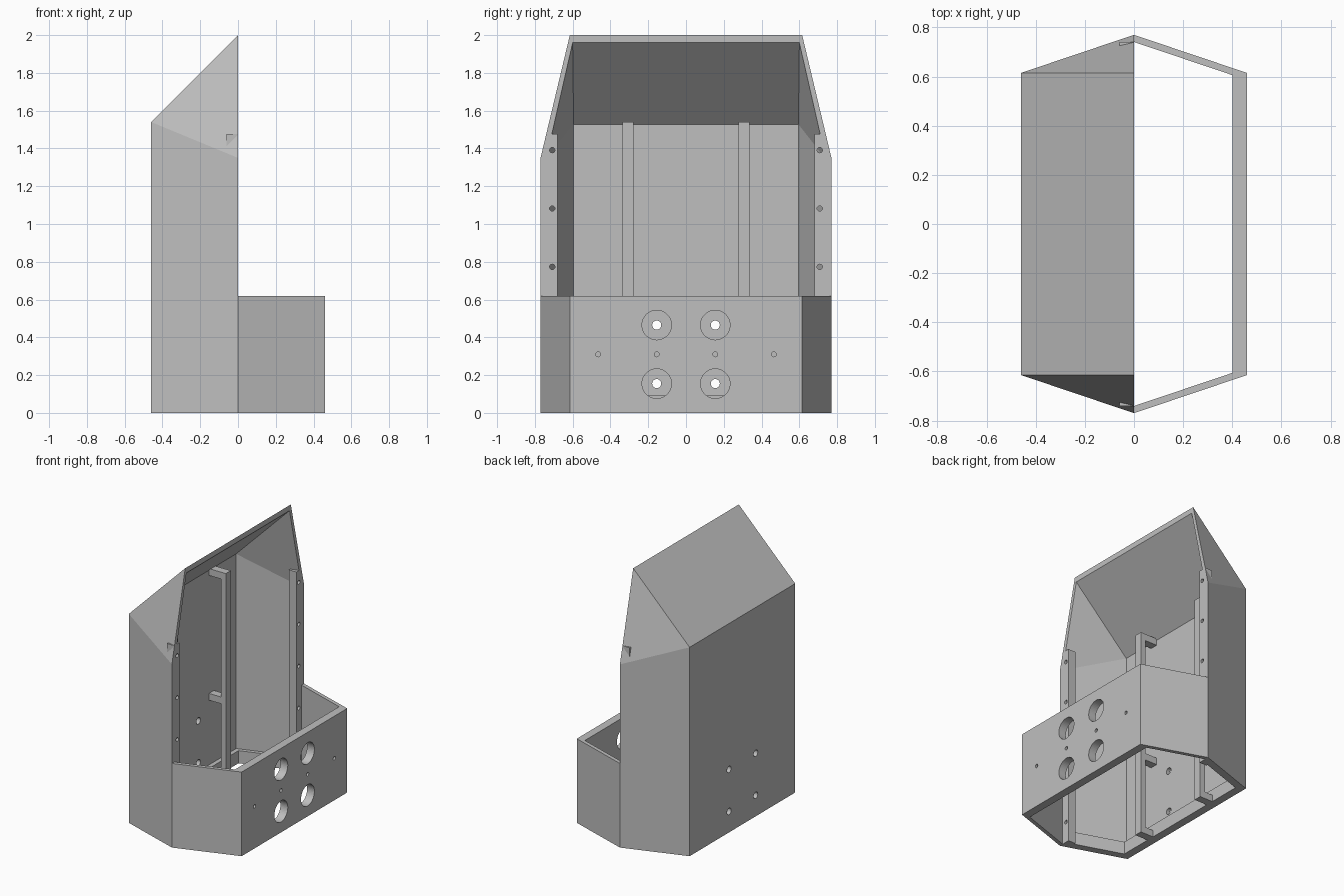
import bpy, bmesh, math
from mathutils import Matrix, Vector

cube = bpy.data.objects.get("Cube")
if cube:
    bpy.data.objects.remove(cube, do_unlink=True)

grey = bpy.data.materials.new("plain_grey")
grey.use_nodes = True
COLOR = (0.52, 0.52, 0.52, 1)
grey.diffuse_color = COLOR
grey.node_tree.nodes["Principled BSDF"].inputs["Base Color"].default_value = COLOR

SLOPE = 0.155 / 0.46          # taper of the slanted side walls


def add_object(name, bm):
    bmesh.ops.recalc_face_normals(bm, faces=bm.faces)
    mesh = bpy.data.meshes.new(name)
    bm.to_mesh(mesh)
    bm.free()
    mesh.materials.append(grey)
    obj = bpy.data.objects.new(name, mesh)
    bpy.context.collection.objects.link(obj)
    return obj


def hull(name, points):
    """Convex solid, mirrored across y."""
    bm = bmesh.new()
    for x, y, z in points:
        for s in (1, -1):
            bm.verts.new((x, s * y, z))
    res = bmesh.ops.convex_hull(bm, input=bm.verts)
    loose = [v for v in bm.verts if not v.link_faces]
    bmesh.ops.delete(bm, geom=loose, context='VERTS')
    bmesh.ops.dissolve_limit(bm, angle_limit=0.002, verts=bm.verts, edges=bm.edges)
    return add_object(name, bm)


def boxes(name, spans):
    """Boxes given as (min corner, max corner)."""
    bm = bmesh.new()
    for lo, hi in spans:
        lo, hi = Vector(lo), Vector(hi)
        m = Matrix.Translation((lo + hi) / 2) @ Matrix.Diagonal((*(hi - lo), 1))
        bmesh.ops.create_cube(bm, size=1, matrix=m)
    return add_object(name, bm)


def drills(x, spots, radius, sides=32):
    """Cylinders along x at the given (y, z) spots."""
    bm = bmesh.new()
    for y, z in spots:
        m = Matrix.Translation((x, y, z)) @ Matrix.Rotation(math.pi / 2, 4, 'Y')
        bmesh.ops.create_cone(bm, cap_ends=True, segments=sides, radius1=radius,
                              radius2=radius, depth=0.2, matrix=m)
    return add_object("drill", bm)


def cut(obj, cutter):
    """Subtract the cutter and discard it."""
    mod = obj.modifiers.new("cut", 'BOOLEAN')
    mod.operation = 'DIFFERENCE'
    mod.solver = 'EXACT'
    mod.object = cutter
    deps = bpy.context.evaluated_depsgraph_get()
    mesh = bpy.data.meshes.new_from_object(obj.evaluated_get(deps))
    obj.modifiers.clear()
    obj.data = mesh
    bpy.data.objects.remove(cutter, do_unlink=True)


def half_prism(name, depth, side, z0, z1, overshoot=0.0):
    """Half of the six-sided footprint; sign of depth picks front or back half."""
    pts = []
    for z in (z0, z1):
        pts += [(0, side, z), (depth, side - SLOPE * abs(depth), z)]
        if overshoot:
            pts.append((-math.copysign(overshoot, depth), side, z))
    return hull(name, pts)


# Tall back housing with sloped, hipped roof
back = hull("back_housing", [
    (0, 0.77, 0), (-0.46, 0.615, 0), (0, 0.77, 1.35),
    (-0.46, 0.615, 1.54), (0, 0.615, 2)])
inner = [(-0.432, 0.595, -0.05), (-0.432, 0.595, 1.528)]
for x in (0, 0.05):
    inner += [(x, 0.741, -0.05), (x, 0.741, 1.342), (x, 0.6, 1.96)]
cut(back, hull("hollow", inner))
grid = [(y, z) for y in (-0.155, 0.155) for z in (0.155, 0.465)]
cut(back, drills(-0.45, grid, 0.024))

# Low front tray with sensor openings and screw holes
front = half_prism("front_panel", 0.46, 0.77, 0, 0.62)
cut(front, half_prism("hollow", 0.4, 0.741, -0.05, 0.7, 0.05))
cut(front, drills(0.43, grid, 0.078, 48))
cut(front, drills(0.43, [(y, 0.31) for y in (-0.465, -0.155, 0.155, 0.465)], 0.013, 20))

# Rim inside the bottom of the back housing
lip = half_prism("bottom_lip", -0.432, 0.741, 0, 0.093)
cut(lip, half_prism("hollow", -0.4, 0.712, -0.05, 0.2, 0.05))

# Screw flanges beside the opening
for side, s in (("left", 1), ("right", -1)):
    ys = sorted((s * 0.68, s * 0.741))
    flange = boxes(side + "_flange", [((-0.06, ys[0], 0), (0, ys[1], 1.477))])
    cut(flange, drills(-0.03, [(s * 0.708, 0.155 + 0.309 * i) for i in range(5)], 0.014, 20))

# Upright rails held off the back wall by short standoffs
for side, s in (("left", 1), ("right", -1)):
    y0, y1 = s * 0.308 - 0.029, s * 0.308 + 0.029
    boxes(side + "_rail", [((-0.335, y0, 0), (-0.295, y1, 1.54))])
    boxes(side + "_rail_standoffs", [
        ((-0.435, y0, top - 0.05), (-0.335, y1, top)) for top in (0.05, 0.62, 1.54)])
